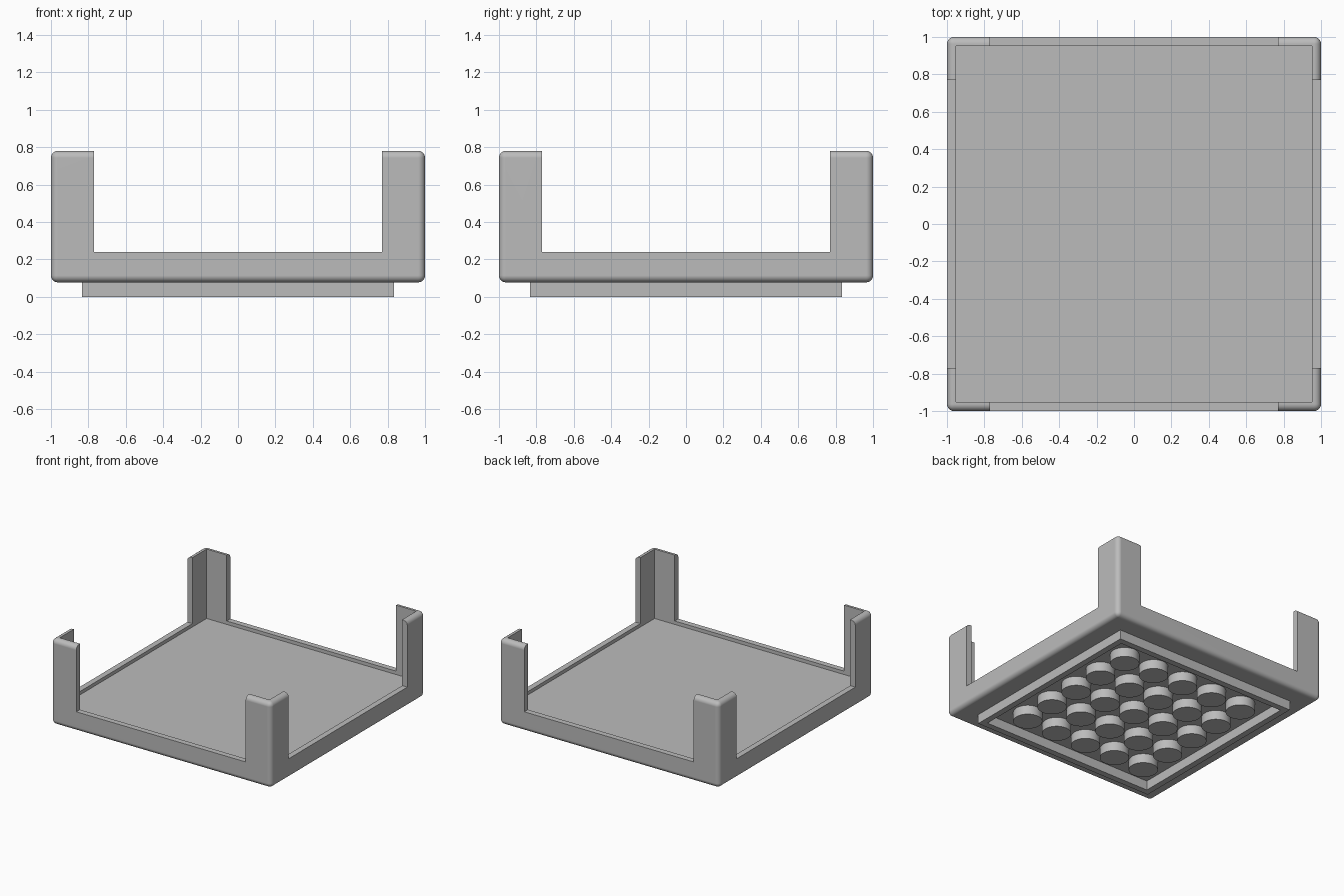
import bpy
import math

if "Cube" in bpy.data.objects:
    bpy.data.objects.remove(bpy.data.objects["Cube"], do_unlink=True)

# One plain grey for everything
GREY = (0.5, 0.5, 0.5, 1.0)
mat = bpy.data.materials.new("plain grey")
mat.use_nodes = True
mat.diffuse_color = GREY
mat.node_tree.nodes["Principled BSDF"].inputs["Base Color"].default_value = GREY

BASE_Z, TOP_Z = 0.077, 0.78          # underside of tray, top of corner posts
FLOOR_Z, RIM_Z = 0.21, 0.238         # inner floor, top of low rim
WALL, NOTCH = 0.047, 0.77            # wall thickness, half width of side openings
FILLET = 0.037


def box(name, hx, hy, z0, z1):
    """Box centred on x and y, from z0 to z1."""
    bpy.ops.mesh.primitive_cube_add(size=2, location=(0, 0, 0))
    ob = bpy.context.object
    ob.name = name
    for v in ob.data.vertices:
        v.co = (v.co.x * hx, v.co.y * hy, z1 if v.co.z > 0 else z0)
    ob.data.materials.append(mat)
    return ob


def apply_all(ob):
    bpy.ops.object.select_all(action='DESELECT')
    ob.select_set(True)
    bpy.context.view_layer.objects.active = ob
    for m in list(ob.modifiers):
        bpy.ops.object.modifier_apply(modifier=m.name)


def cut(ob, cutter):
    """Subtract a cutter and discard it."""
    cutter.hide_render = True
    m = ob.modifiers.new("cut", 'BOOLEAN')
    m.operation = 'DIFFERENCE'
    m.solver = 'EXACT'
    m.object = cutter
    apply_all(ob)
    bpy.data.objects.remove(cutter, do_unlink=True)


# Tray: filleted block, hollowed out, with four side openings leaving corner posts
tray = box("tray", 1, 1, BASE_Z, TOP_Z)
bevel = tray.modifiers.new("fillet", 'BEVEL')
bevel.width = FILLET
bevel.segments = 6
apply_all(tray)
cut(tray, box("pocket_cutter", 1 - WALL, 1 - WALL, FLOOR_Z, 1.2))
cut(tray, box("side_opening_cutter", 1.2, NOTCH, RIM_Z, 1.3))
cut(tray, box("front_opening_cutter", NOTCH, 1.2, RIM_Z, 1.3))
bpy.ops.object.shade_smooth_by_angle(angle=math.radians(30))
weighted = tray.modifiers.new("even_normals", 'WEIGHTED_NORMAL')
weighted.keep_sharp = True

# Square locating frame under the tray
frame = box("base_frame", 0.833, 0.833, 0, BASE_Z + 0.01)
cut(frame, box("frame_cutter", 0.783, 0.783, -0.5, 0.5))

# Five by five grid of round studs inside the frame
STEP = 0.284
for i in range(5):
    for j in range(5):
        bpy.ops.mesh.primitive_cylinder_add(
            vertices=40, radius=0.11, depth=BASE_Z + 0.01,
            location=((i - 2) * STEP, (j - 2) * STEP, (BASE_Z + 0.01) / 2))
        stud = bpy.context.object
        stud.name = f"stud_{i + 1}_{j + 1}"
        stud.data.materials.append(mat)
        bpy.ops.object.shade_smooth_by_angle(angle=math.radians(30))
